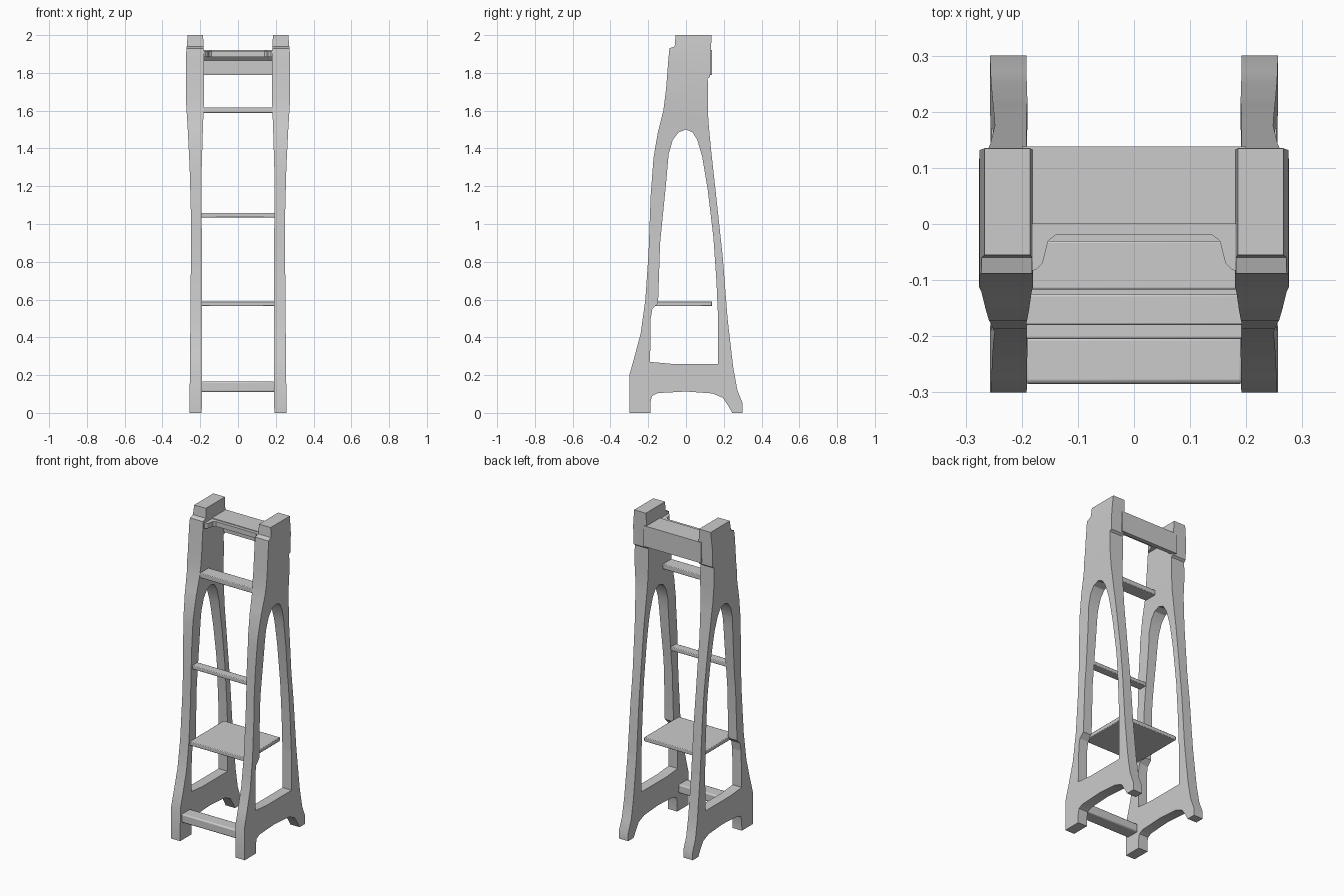
import bpy, bmesh
from mathutils import Vector

if "Cube" in bpy.data.objects:
    bpy.data.objects.remove(bpy.data.objects["Cube"])

# Side frame silhouette (y, z)
OUTER = [(-.30, 0), (-.30, .2), (-.272, .3), (-.24, .42), (-.215, .6), (-.198, .85),
         (-.187, 1.15), (-.172, 1.35), (-.15, 1.48), (-.12, 1.6), (-.105, 1.72), (-.095, 1.85),
         (-.088, 1.93), (-.06, 1.94), (-.055, 2), (.135, 2), (.128, 1.78), (.115, 1.77),
         (.118, 1.55), (.132, 1.4), (.165, 1.1), (.195, .82), (.22, .5), (.25, .24),
         (.272, .12), (.30, .05), (.30, 0), (.245, 0), (.225, .035), (.195, .08),
         (.14, .103), (0, .113), (-.15, .105), (-.18, .09), (-.187, .06), (-.187, 0)]
# Tall arched opening (y, z)
HOLE = [(-.19, .27), (-.187, .5), (-.178, .55), (-.148, .58), (-.137, .9), (-.122, 1.05),
        (-.107, 1.2), (-.092, 1.37), (-.07, 1.445), (-.04, 1.485), (0, 1.5), (.035, 1.485),
        (.06, 1.445), (.085, 1.36), (.115, 1.18), (.145, .93), (.161, .7), (.17, .5),
        (.17, .26), (-.08, .26)]
# Frame width by height: z, outer x, inner x
WIDTH = [(0, .257, .192), (.5, .252, .19), (1.0, .248, .192), (1.3, .256, .192),
         (1.5, .266, .186), (1.66, .276, .18), (1.9, .275, .18), (2, .266, .185)]


def frame_x(z, side):
    for a, b in zip(WIDTH, WIDTH[1:]):
        if z <= b[0]:
            t = max(0, (z - a[0]) / (b[0] - a[0]))
            return a[side] + t * (b[side] - a[side])
    return WIDTH[-1][side]


def finish(bm, name, bevel=0):
    bmesh.ops.recalc_face_normals(bm, faces=bm.faces)
    mesh = bpy.data.meshes.new(name)
    bm.to_mesh(mesh)
    bm.free()
    ob = bpy.data.objects.new(name, mesh)
    bpy.context.collection.objects.link(ob)
    if bevel:
        mod = ob.modifiers.new("soft_edge", 'BEVEL')
        mod.width, mod.segments = bevel, 2
    return ob


def side_frame(name, sign):
    bm = bmesh.new()
    edges = []
    for loop in (OUTER, HOLE):
        vs = [bm.verts.new((0, y, z)) for y, z in loop]
        edges += [bm.edges.new((vs[i - 1], vs[i])) for i in range(len(vs))]
    bmesh.ops.triangle_fill(bm, edges=edges, use_beauty=True)
    for z, _, _ in WIDTH[1:-1]:
        bmesh.ops.bisect_plane(bm, geom=bm.verts[:] + bm.edges[:] + bm.faces[:],
                               plane_co=(0, 0, z), plane_no=(0, 0, 1))
    ext = bmesh.ops.extrude_face_region(bm, geom=bm.faces[:], use_keep_orig=True)
    outer = {g for g in ext["geom"] if isinstance(g, bmesh.types.BMVert)}
    for v in bm.verts:
        v.co.x = sign * frame_x(v.co.z, 1 if v in outer else 2)
    return finish(bm, name)


def prism(name, points, axis, offset, bevel=0):
    """Extrude a planar outline along an offset vector."""
    bm = bmesh.new()
    face = bm.faces.new([bm.verts.new(p) for p in points])
    ext = bmesh.ops.extrude_face_region(bm, geom=[face], use_keep_orig=True)
    for v in ext["geom"]:
        if isinstance(v, bmesh.types.BMVert):
            v.co += Vector(axis) * offset
    return finish(bm, name, bevel)


def cross_bar(name, y0, y1, z0, z1, bevel=.004, x=.196):
    pts = [(-x, y0, z0), (-x, y1, z0), (-x, y1, z1), (-x, y0, z1)]
    return prism(name, pts, (1, 0, 0), 2 * x, bevel)


# Two side frames
parts = [side_frame("left_frame", -1), side_frame("right_frame", 1)]

# Rungs and shelf
parts += [cross_bar("bottom_crossbar", -.285, -.2, .11, .165, .008),
          cross_bar("shelf", -.205, .138, .565, .59),
          cross_bar("middle_rung", -.18, -.125, 1.035, 1.058),
          cross_bar("upper_rung", -.117, -.03, 1.587, 1.618)]

# Top rail: back panel with a coved inner corner
rail = [(.138, 1.79), (.138, 1.92), (.0, 1.92), (.0, 1.892), (.09, 1.885), (.11, 1.865), (.112, 1.79)]
parts.append(prism("top_rail", [(-.2, y, z) for y, z in rail], (1, 0, 0), .4))

# Top rail lip, curving forward at both ends
half = [(.2, .02), (.2, -.085), (.175, -.082), (.163, -.07), (.153, -.03), (.14, -.02)]
lip = half + [(-x, y) for x, y in reversed(half)]
parts.append(prism("top_rail_lip", [(x, y, 1.885) for x, y in lip], (0, 0, 1), .031))

# Smooth the curved edges, keep corners crisp
for ob in parts:
    ob.select_set(True)
bpy.context.view_layer.objects.active = parts[0]
bpy.ops.object.shade_smooth_by_angle(angle=.45)
